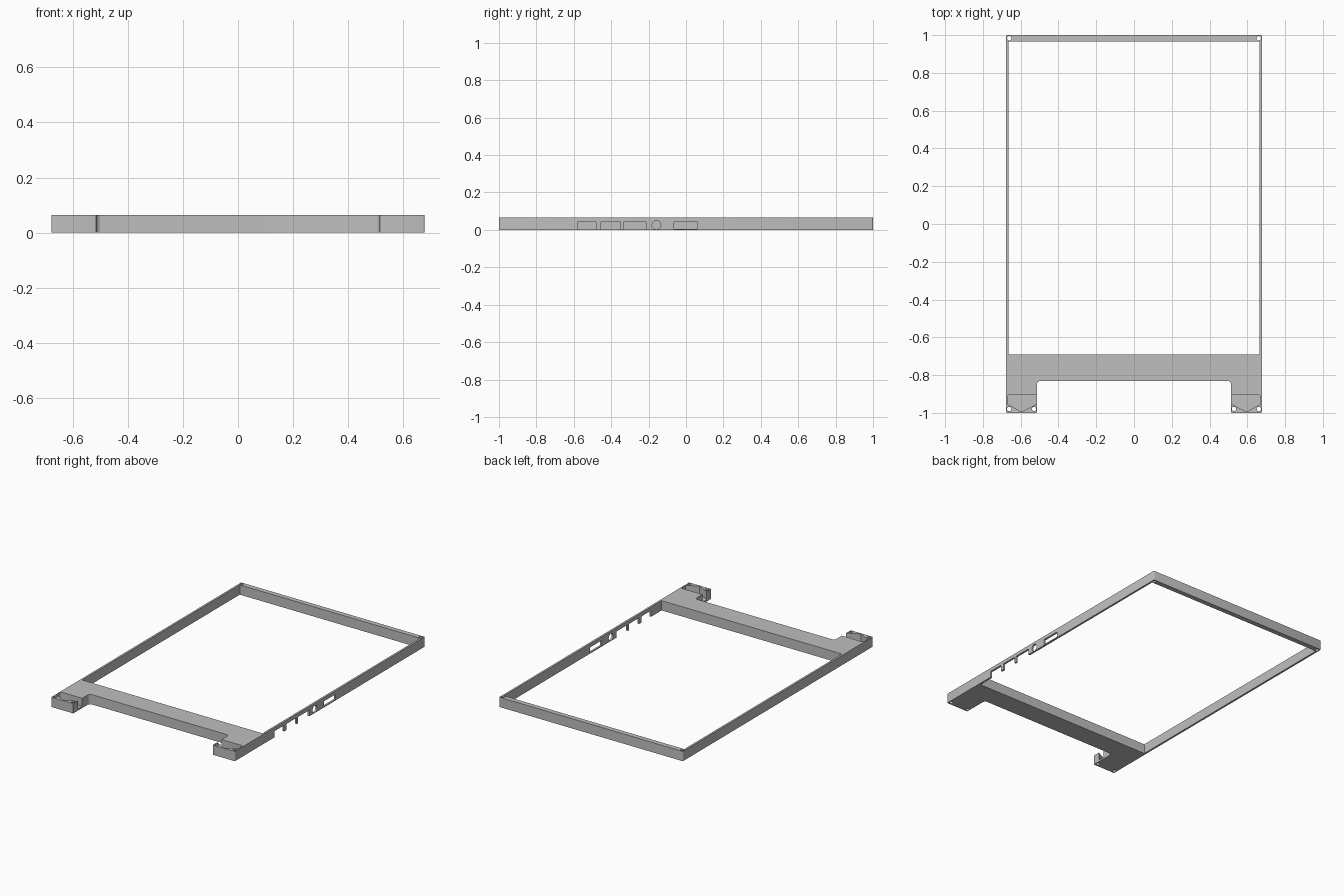
import bpy, bmesh, math

if "Cube" in bpy.data.objects:
    bpy.data.objects.remove(bpy.data.objects["Cube"])

W, H = 0.677, 0.065      # half width and height of the bezel
LEG = 0.514              # inner x of the legs

grey = bpy.data.materials.new("light grey")
grey.diffuse_color = (0.52, 0.52, 0.52, 1)
grey.use_nodes = True
grey.node_tree.nodes["Principled BSDF"].inputs["Base Color"].default_value = grey.diffuse_color


def arc(cx, cy, r, a0, a1, n=5):
    """Points along an arc, angles in degrees."""
    return [(cx + r * math.cos(math.radians(a0 + (a1 - a0) * i / n)),
             cy + r * math.sin(math.radians(a0 + (a1 - a0) * i / n)))
            for i in range(n + 1)]


def prism(name, outline, lo, hi, axis="z"):
    """Extrude an outline along z (xy points) or along x (yz points)."""
    place = (lambda p, t: (p[0], p[1], t)) if axis == "z" else (lambda p, t: (t, p[0], p[1]))
    bm = bmesh.new()
    a = [bm.verts.new(place(p, lo)) for p in outline]
    b = [bm.verts.new(place(p, hi)) for p in outline]
    bm.faces.new(a[::-1])
    bm.faces.new(b)
    n = len(outline)
    for i in range(n):
        bm.faces.new((a[i], a[(i + 1) % n], b[(i + 1) % n], b[i]))
    bmesh.ops.recalc_face_normals(bm, faces=bm.faces[:])
    mesh = bpy.data.meshes.new(name)
    bm.to_mesh(mesh)
    bm.free()
    mesh.materials.append(grey)
    obj = bpy.data.objects.new(name, mesh)
    bpy.context.collection.objects.link(obj)
    return obj


def rect(x0, y0, x1, y1):
    return [(x0, y0), (x1, y0), (x1, y1), (x0, y1)]


def circle(cx, cy, r, n=24):
    return arc(cx, cy, r, 0, 360, n)[:-1]


def cut(target, cutter):
    mod = target.modifiers.new("cut", "BOOLEAN")
    mod.operation = "DIFFERENCE"
    mod.solver = "EXACT"
    mod.object = cutter
    bpy.context.view_layer.objects.active = target
    bpy.ops.object.modifier_apply(modifier=mod.name)
    bpy.data.objects.remove(cutter, do_unlink=True)


# Outer body: right half outline, mirrored, with filleted leg roots
half = (arc(LEG - 0.02, -0.85, 0.02, 90, 0)
        + arc(LEG + 0.004, -0.996, 0.004, 180, 270, 3)
        + arc(W - 0.006, -0.994, 0.006, 270, 360, 3)
        + arc(W - 0.006, 0.994, 0.006, 0, 90, 3))
bezel = prism("bezel_frame", half + [(-x, y) for x, y in reversed(half)], 0, H)

# Large screen opening
cut(bezel, prism("opening", rect(-0.664, -0.692, 0.664, 0.967), -0.1, 0.2))

for s in (-1, 1):
    # Hinge pocket: open above and toward the inner side, V-shaped front
    pocket = ([(LEG - 0.03, -0.952), (LEG, -0.952), (0.595, -0.994), (0.671, -0.953)]
              + arc(0.661, -0.916, 0.01, 0, 90, 4)
              + [(LEG - 0.03, -0.906)])
    cut(bezel, prism("pocket", [(s * x, y) for x, y in pocket], 0.012, 0.2))
    # Screw holes through the corners
    for x, y in ((0.660, 0.983), (0.661, -0.979), (0.529, -0.979)):
        cut(bezel, prism("screw_hole", circle(s * x, y, 0.0115), -0.1, 0.2))

# Ports in the right wall: three open-bottom notches, a slot and a round jack
for y0, y1, z0 in ((-0.58, -0.48, -0.05), (-0.455, -0.35, -0.05),
                   (-0.335, -0.215, -0.05), (-0.063, 0.062, 0.006)):
    cut(bezel, prism("port", rect(y0, z0, y1, 0.041), 0.64, 0.72, "x"))
cut(bezel, prism("jack", circle(-0.158, 0.026, 0.0235), 0.64, 0.72, "x"))

bpy.ops.object.select_all(action="DESELECT")
bezel.select_set(True)
bpy.context.view_layer.objects.active = bezel
bpy.ops.object.shade_smooth_by_angle(angle=math.radians(35))
